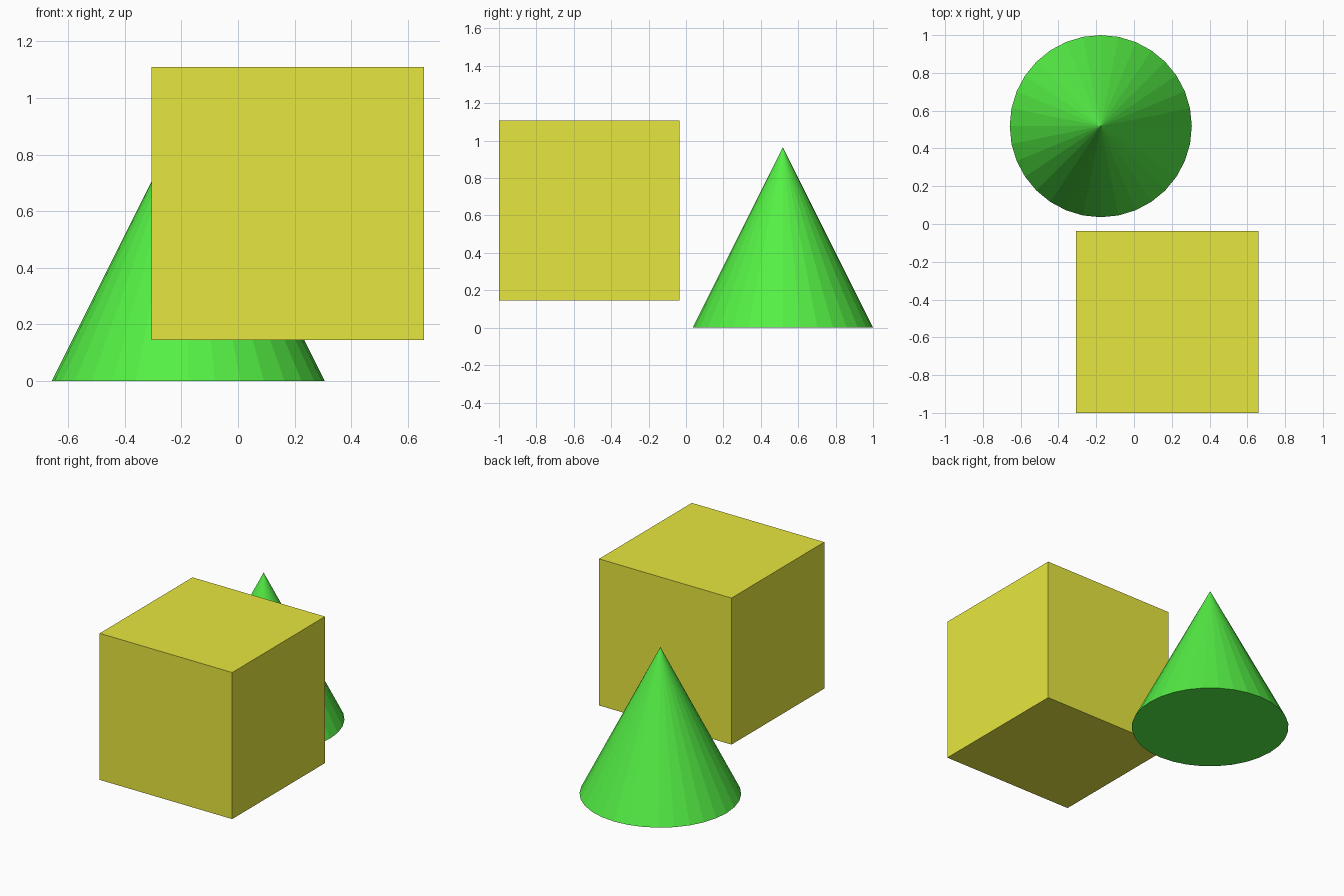
import bpy

if "Cube" in bpy.data.objects:
    bpy.data.objects.remove(bpy.data.objects["Cube"])

SIZE = 0.964  # shared edge length, cone diameter and cone height


def finish(name, color):
    obj = bpy.context.object
    obj.name = name
    mat = bpy.data.materials.new(name + "_paint")
    mat.diffuse_color = color
    mat.use_nodes = True
    mat.node_tree.nodes["Principled BSDF"].inputs["Base Color"].default_value = mat.diffuse_color
    obj.data.materials.append(mat)


# Yellow cube floating slightly above the ground at the front
bpy.ops.mesh.primitive_cube_add(size=SIZE, location=(0.176, -0.518, 0.145 + SIZE / 2))
finish("cube", (0.8, 0.8, 0.05, 1))

# Green flat-shaded cone standing on the ground at the back
bpy.ops.mesh.primitive_cone_add(vertices=32, radius1=SIZE / 2, radius2=0, depth=SIZE,
                                location=(-0.176, 0.518, SIZE / 2))
finish("cone", (0.09, 0.87, 0.06, 1))
